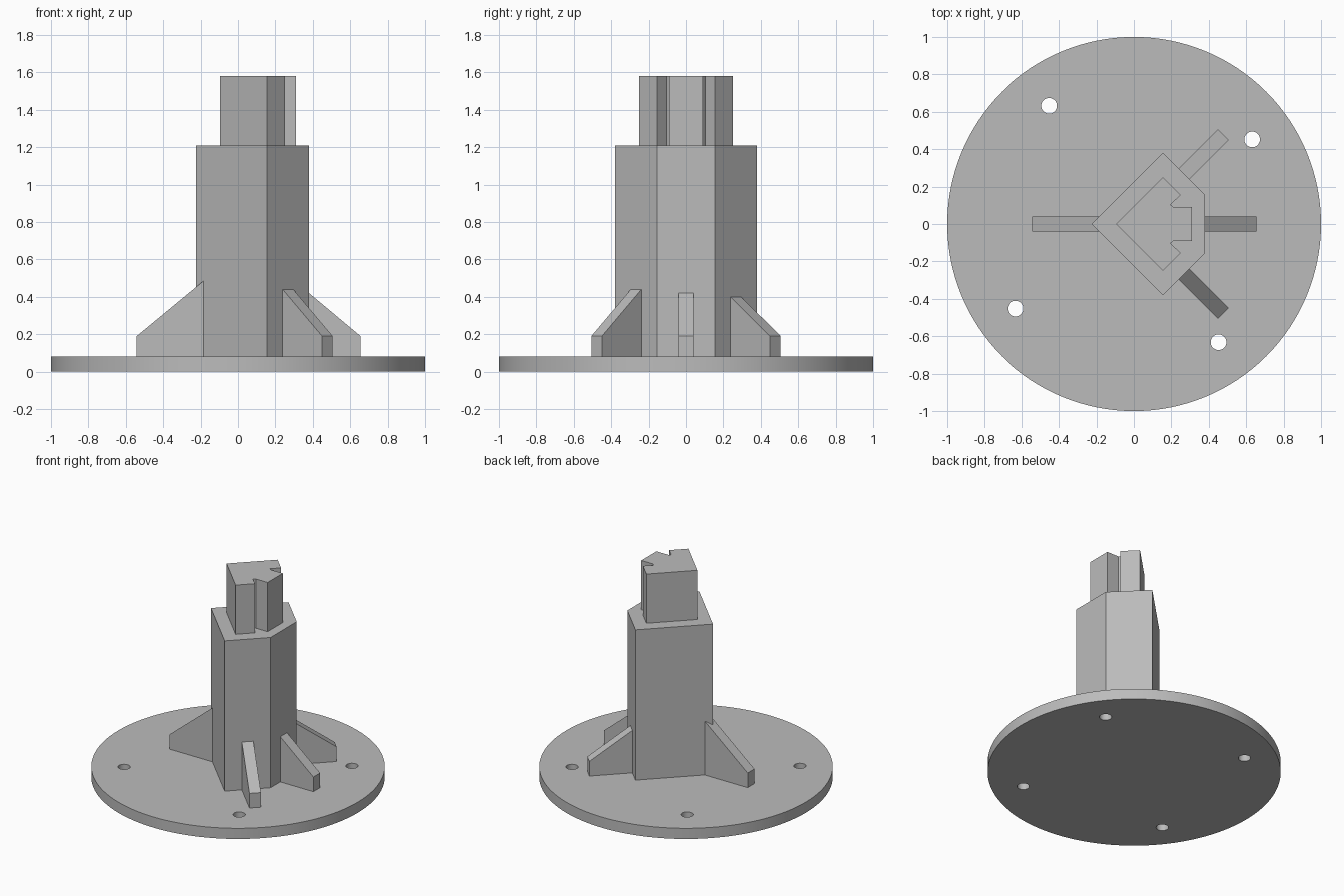
import bpy, bmesh
from math import radians, cos, sin, pi
from mathutils import Matrix, Vector

cube = bpy.data.objects.get("Cube")
if cube:
    bpy.data.objects.remove(cube, do_unlink=True)

grey = bpy.data.materials.new("plain grey")
grey.use_nodes = True
colour = (0.5, 0.5, 0.5, 1)
grey.diffuse_color = colour
grey.node_tree.nodes["Principled BSDF"].inputs["Base Color"].default_value = colour


def prism(name, loops, low, high, matrix=None):
    """Extrude a flat outline (first loop) with holes (other loops) from low to high."""
    bm = bmesh.new()
    edges = []
    for loop in loops:
        verts = [bm.verts.new((x, y, low)) for x, y in loop]
        edges += [bm.edges.new((a, b)) for a, b in zip(verts, verts[1:] + verts[:1])]
    bmesh.ops.triangle_fill(bm, edges=edges, use_beauty=True, use_dissolve=False)
    extruded = bmesh.ops.extrude_face_region(bm, geom=bm.faces[:], use_keep_orig=True)
    top = [v for v in extruded["geom"] if isinstance(v, bmesh.types.BMVert)]
    bmesh.ops.translate(bm, verts=top, vec=Vector((0, 0, high - low)))
    if matrix:
        bm.transform(matrix)
    bmesh.ops.recalc_face_normals(bm, faces=bm.faces[:])
    mesh = bpy.data.meshes.new(name)
    bm.to_mesh(mesh)
    bm.free()
    mesh.materials.append(grey)
    obj = bpy.data.objects.new(name, mesh)
    bpy.context.collection.objects.link(obj)
    return obj


def circle(cx, cy, r, n):
    return [(cx + r * cos(2 * pi * i / n), cy + r * sin(2 * pi * i / n)) for i in range(n)]


def mirrored(half):
    """Complete an outline that is symmetric about the x axis."""
    return half + [(x, -y) for x, y in reversed(half) if y]


# Round base plate with four bolt holes
BASE_TOP = 0.08
angles = [radians(35.6 + 90 * k) for k in range(4)]
holes = [circle(0.777 * cos(a), 0.777 * sin(a), 0.042, 32) for a in angles]
plate = prism("base_plate", [circle(0, 0, 1, 128)] + holes, 0, BASE_TOP)
bpy.ops.object.select_all(action="DESELECT")
plate.select_set(True)
bpy.context.view_layer.objects.active = plate
bpy.ops.object.shade_smooth_by_angle(angle=radians(30))

# Five-sided column and the notched key on top of it
column = mirrored([(-0.225, 0), (0.155, 0.38), (0.38, 0.155)])
prism("column", [column], BASE_TOP, 1.21)
key = mirrored([(-0.095, 0), (0.155, 0.25), (0.25, 0.155), (0.195, 0.103),
                (0.212, 0.09), (0.31, 0.09)])
prism("top_key", [key], 1.21, 1.58)

# Sloped ribs: direction, inner radius, outer radius, height at the column
TIP = 0.19
ribs = {
    "left_rib": (0, 0.38, 0.655, 0.42),
    "back_left_rib": (45, 0.378, 0.676, 0.40),
    "right_rib": (180, 0.185, 0.542, 0.485),
    "front_left_rib": (-45, 0.378, 0.676, 0.44),
}
for name, (angle, inner, outer, height) in ribs.items():
    sunk = inner - 0.05
    sunk_height = height + 0.05 * (height - TIP) / (outer - inner)
    side = [(sunk, BASE_TOP), (outer, BASE_TOP), (outer, TIP), (sunk, sunk_height)]
    turn = Matrix.Rotation(radians(angle), 4, "Z") @ Matrix.Rotation(radians(90), 4, "X")
    prism(name, [side], -0.04, 0.04, turn)
